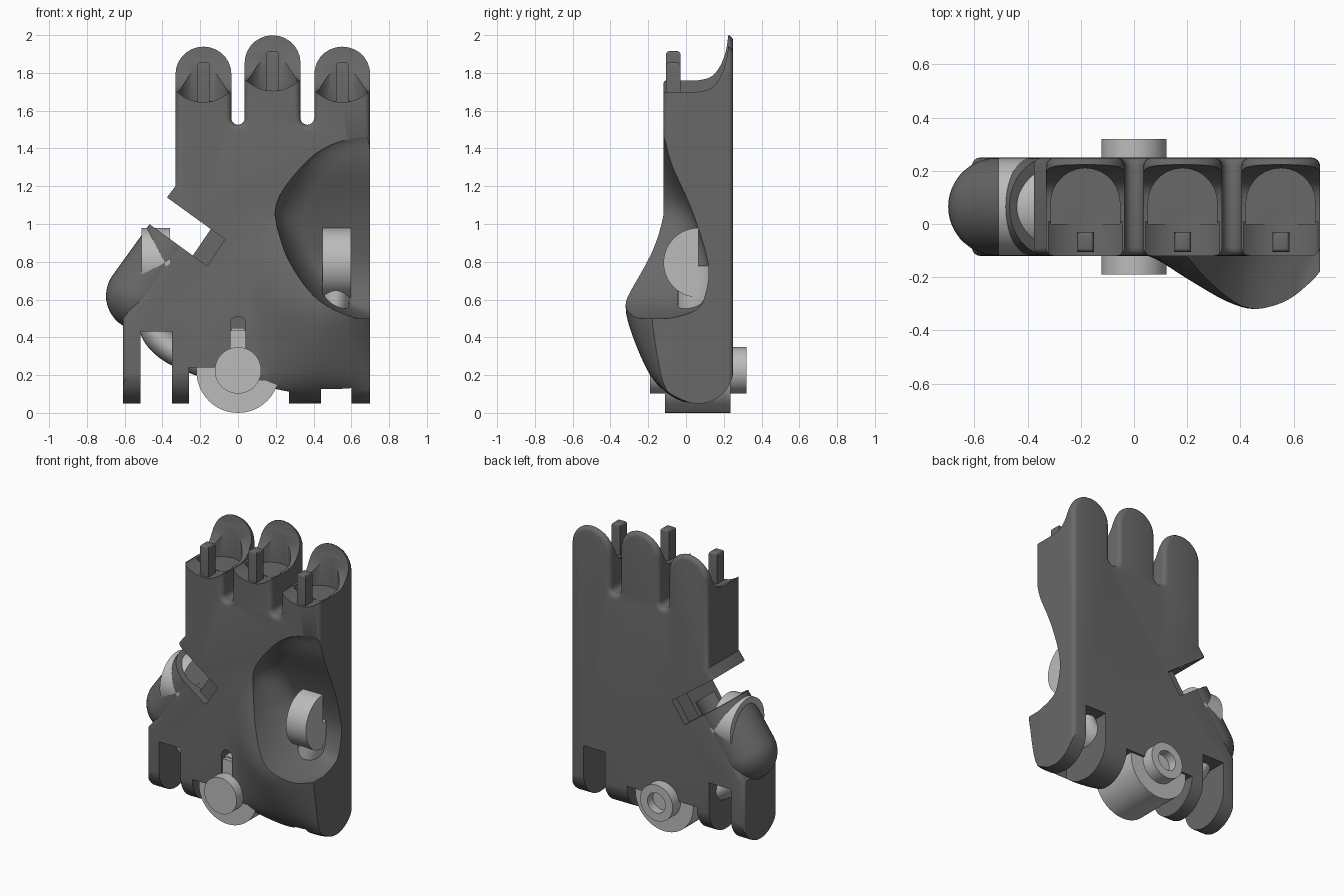
import bpy, bmesh, math
from mathutils import Vector

if "Cube" in bpy.data.objects:
    bpy.data.objects.remove(bpy.data.objects["Cube"])

MID = 0.065  # centre of palm thickness


def mat(name, v):
    m = bpy.data.materials.new(name)
    m.diffuse_color = (v, v, v, 1)
    m.use_nodes = True
    m.node_tree.nodes["Principled BSDF"].inputs["Base Color"].default_value = m.diffuse_color
    return m


DARK, LIGHT = mat("dark_grey", 0.14), mat("light_grey", 0.5)


def finish(name, bm, m=DARK):
    bmesh.ops.recalc_face_normals(bm, faces=bm.faces)
    me = bpy.data.meshes.new(name)
    bm.to_mesh(me)
    bm.free()
    ob = bpy.data.objects.new(name, me)
    bpy.context.collection.objects.link(ob)
    me.materials.append(m)
    return ob


def loft(name, loops, m=DARK, bevel=0):
    bm = bmesh.new()
    rows = [[bm.verts.new(p) for p in lp] for lp in loops]
    n = len(rows[0])
    for a, b in zip(rows, rows[1:]):
        for i in range(n):
            bm.faces.new((a[i], a[(i + 1) % n], b[(i + 1) % n], b[i]))
    caps = [bm.faces.new(rows[0]), bm.faces.new(rows[-1])]
    bmesh.ops.recalc_face_normals(bm, faces=bm.faces)
    if bevel:
        edges = list({e for f in caps for e in f.edges})
        bmesh.ops.bevel(bm, geom=edges, offset=bevel, segments=4, profile=0.5, affect='EDGES')
    return finish(name, bm, m)


def prism(name, pts, lo, hi, axis='y', m=DARK, bevel=0):
    f = {'x': lambda a, b, t: (t, a, b), 'y': lambda a, b, t: (a, t, b), 'z': lambda a, b, t: (a, b, t)}[axis]
    return loft(name, [[f(a, b, t) for a, b in pts] for t in (lo, hi)], m, bevel)


def arc(cx, cy, r, a0, a1, n=14):
    return [(cx + r * math.cos(math.radians(a0 + (a1 - a0) * i / n)),
             cy + r * math.sin(math.radians(a0 + (a1 - a0) * i / n))) for i in range(n + 1)]


def disc(name, c, r, lo, hi, axis='y', m=DARK, bevel=0):
    return prism(name, arc(*c, r, 0, 360, 48)[:-1], lo, hi, axis, m, bevel)


def box(name, x0, x1, y0, y1, z0, z1, m=DARK, bevel=0):
    return prism(name, [(x0, y0), (x1, y0), (x1, y1), (x0, y1)], z0, z1, 'z', m, bevel)


def spline(pts, n=4):
    # Catmull-Rom refinement of a short list of tuples
    v = [Vector(p) for p in pts]
    v = [v[0]] + v + [v[-1]]
    out = []
    for p0, p1, p2, p3 in zip(v, v[1:], v[2:], v[3:]):
        for i in range(n):
            t = i / n
            out.append(0.5 * (2 * p1 + (p2 - p0) * t + (2 * p0 - 5 * p1 + 4 * p2 - p3) * t * t
                              + (3 * p1 - p0 - 3 * p2 + p3) * t ** 3))
    return out + [v[-1]]


def boolean(ob, tool, op='DIFFERENCE'):
    md = ob.modifiers.new("bool", 'BOOLEAN')
    md.operation, md.object, md.solver = op, tool, 'EXACT'
    bpy.context.view_layer.objects.active = ob
    bpy.ops.object.modifier_apply(modifier=md.name)
    bpy.data.objects.remove(tool, do_unlink=True)


# palm slab with three finger stubs
fingers = [(0.552, 1.70), (0.183, 1.76), (-0.183, 1.70)]
outline = [(0.70, 0.05)]
for i, (cx, base) in enumerate(fingers):
    outline += arc(cx, base + 0.092, 0.148, 0, 180)
    if i < 2:
        left, right = fingers[i + 1][0] + 0.148, cx - 0.148
        outline += arc((left + right) / 2, 1.525 + (right - left) / 2, (right - left) / 2, 0, -180, 10)
outline += [(-0.331, 1.2), (-0.377, 1.14), (-0.32, 0.893), (-0.517, 0.618), (-0.61, 0.5), (-0.61, 0.05)]
palm = prism("palm", outline, -0.12, 0.25, bevel=0.032)
boolean(palm, prism("c", arc(MID, 0.236, 0.187, 180, 360, 20) + [(0.252, 2.2), (-0.122, 2.2)], -1, 1, 'x'),
        'INTERSECT')

# rounded side socket
t, nrm = Vector((0.81, 0, -0.586)), Vector((0.586, 0, 0.81))
low, top = Vector((-0.515, MID, 0.62)), Vector((-0.315, MID, 0.897)) + nrm * 0.03
R, loops = 0.184, []
stations = [(low - nrm * R * math.cos(a), R * math.sin(a))
            for a in [math.radians(4 + 86 * i / 10) for i in range(11)]] + [(top, R)]
for c, r in stations:
    loops.append([c + t * r * math.cos(a) + Vector((0, r * math.sin(a), 0))
                  for a in [math.tau * k / 40 for k in range(40)]])
boolean(palm, loft("c", loops), 'UNION')

# swollen cup on the front right
prof = spline([(-0.02, 0.06), (-0.10, 0.105), (-0.19, 0.20), (-0.28, 0.40), (-0.32, 0.57),
               (-0.275, 0.75), (-0.18, 0.95), (-0.10, 1.15)])
loops = []
for x, f, zb in spline([(-0.02, 0.0, 0.25), (0.08, 0.14, 0.13), (0.2, 0.48, 0.08), (0.35, 0.87, 0.055), (0.46, 1, 0.05),
                        (0.58, 0.86, 0.05), (0.66, 0.58, 0.05), (0.699, 0.38, 0.06)]):
    sec = [(x, y if y > -0.1 else -0.1 + (y + 0.1) * f, zb + (z - 0.05) * (1.15 - zb) / 1.1) for y, z in prof]
    loops.append([(x, 0.06, zb + 0.001)] + sec + [(x, 0.06, sec[-1][2])])
boolean(palm, loft("c", loops), 'UNION')

# scooped hollow, open to the front and right
loops = []
for z, xl, d in spline([(0.50, 0.62, -0.05), (0.55, 0.50, 0.06), (0.62, 0.40, 0.10), (0.75, 0.30, 0.12),
                        (0.9, 0.23, 0.09), (1.1, 0.20, 0.02), (1.3, 0.33, -0.07), (1.42, 0.48, -0.105),
                        (1.48, 0.68, -0.122)]):
    yf = -0.13 - 0.2 * min(1, max(0, (1.05 - z) / 0.45))
    q = [(xl + 0.16 * (1 - math.sin(a)), yf + (d - yf) * math.cos(a), z)
         for a in [math.pi / 2 * k / 10 for k in range(11)]]
    loops.append([(0.9, -0.6, z), (0.9, d, z)] + q + [(xl, -0.6, z)])
boolean(palm, loft("c", loops))

# wrist slots, centre recess and front groove
boolean(palm, box("c", -0.515, -0.35, -0.3, 0.4, -0.1, 0.43))
boolean(palm, box("c", 0.44, 0.60, -0.125, 0.4, -0.1, 0.43))
boolean(palm, box("c", -0.26, 0.27, -0.09, 0.4, -0.1, 0.24))
boolean(palm, box("c", -0.26, 0.05, -0.4, 0.0, -0.1, 0.24))
boolean(palm, prism("c", arc(0, 0.47, 0.04, 0, 180) + [(-0.04, 0.1), (0.04, 0.1)], -0.3, -0.02))


# slanted gap beside the socket, with a shallow recess on both faces
def slanted(s0, s1):
    a, b = Vector((-0.47, 0, 1.0)), Vector((-0.375, 0, 1.14))
    return [(p.x, p.z) for p in (a + t * s0, a + t * s1, b + t * s1, b + t * s0)]


boolean(palm, prism("c", slanted(-0.3, 0.285), -0.4, 0.4))
for y0, y1 in ((-0.4, -0.07), (0.2, 0.4)):
    boolean(palm, prism("c", slanted(0.2, 0.378), y0, y1))
mouth = Vector((-0.315, MID, 0.897))
bore = [[mouth + nrm * h + t * 0.14 * math.cos(a) + Vector((0, 0.14 * math.sin(a), 0))
         for a in [math.tau * k / 36 for k in range(36)]] for h in (-0.16, 0.08)]
boolean(palm, loft("c", bore))

# finger tops: curved cut, front scoop and pocket, then a pin
for i, (cx, b) in enumerate(fingers):
    cut = spline([(0.06, 0.0), (0.13, 0.018), (0.18, 0.075), (0.212, 0.16), (0.226, 0.26)])
    cut = [(-0.3, b)] + [(p[0], b + p[1]) for p in cut] + [(0.226, b + 0.4), (-0.3, b + 0.4)]
    boolean(palm, prism("c", cut, cx - 0.17, cx + 0.17, 'x'))
    boolean(palm, disc("c", (cx, b + 0.15), 0.205, -0.3, 0.01))
    boolean(palm, prism("c", [(cx - 0.13, 0.0), (cx + 0.13, 0.0)] + arc(cx, 0.08, 0.13, 0, 180), b - 0.05, b + 0.3, 'z'))
    box("finger_pin_%d" % (i + 1), cx - 0.032, cx + 0.032, -0.105, -0.03, 1.55, b + 0.155, DARK, 0.015)

# wrist barrel and its boss with a hollow back
disc("wrist_barrel", (0, 0.22), 0.22, -0.11, 0.235, m=LIGHT)
boss = disc("wrist_boss", (0, 0.225), 0.123, -0.19, 0.32, m=LIGHT)
boolean(boss, disc("c", (0, 0.225), 0.068, 0.26, 0.4, m=LIGHT))
box("groove_bar", -0.038, 0.038, -0.085, 0.02, 0.2, 0.45, LIGHT)

# joint discs and the links down to the wrist
disc("socket_disc", (MID, 0.795), 0.184, -0.51, -0.36, 'x', LIGHT)
prism("cup_disc", arc(MID, 0.795, 0.184, 90, 270, 28), 0.447, 0.597, 'x', LIGHT)
for name, pts in (("socket_link", [(-0.43, 0.8), (-0.46, 0.5), (-0.37, 0.35), (-0.15, 0.25)]),
                  ("cup_link", [(0.52, 0.78), (0.51, 0.55), (0.44, 0.36), (0.15, 0.25)])):
    path = spline([(x, z) for x, z in pts], 6)
    rings = []
    for k, p in enumerate(path):
        d = (path[min(k + 1, len(path) - 1)] - path[max(k - 1, 0)]).normalized()
        side = Vector((-d.y, 0, d.x))
        rings.append([Vector((p.x, MID, p.y)) + side * 0.075 * math.cos(a) + Vector((0, 0.11 * math.sin(a), 0))
                      for a in [math.tau * j / 24 for j in range(24)]])
    loft(name, rings, LIGHT)

# smooth shading with crisp edges
bpy.ops.object.select_all(action='SELECT')
bpy.context.view_layer.objects.active = palm
bpy.ops.object.shade_smooth_by_angle(angle=math.radians(32))
